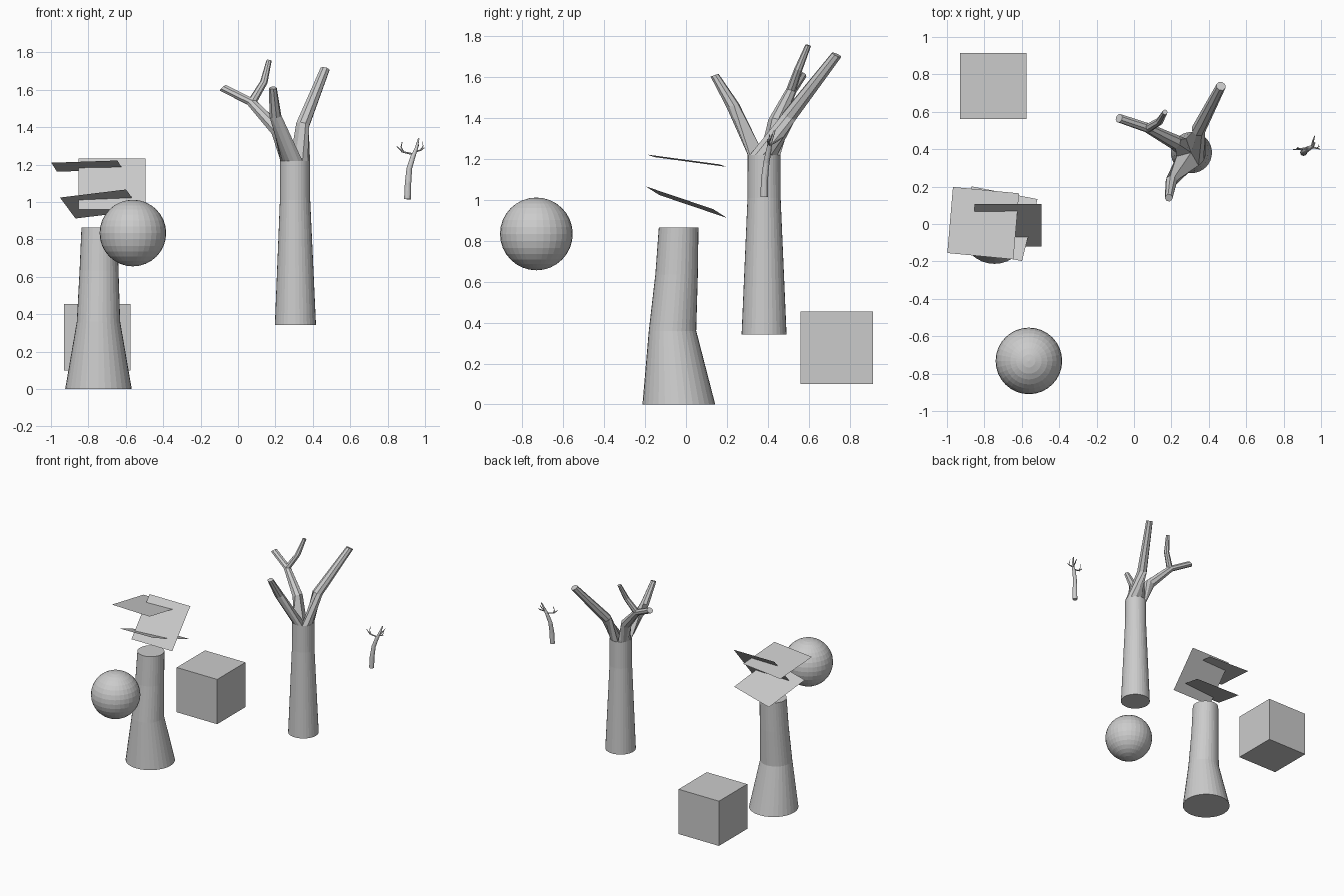
import bpy, bmesh
from math import sin, cos, pi, radians
from mathutils import Vector

if "Cube" in bpy.data.objects:
    bpy.data.objects.remove(bpy.data.objects["Cube"])


def make_object(name, bm):
    bmesh.ops.recalc_face_normals(bm, faces=bm.faces)
    mesh = bpy.data.meshes.new(name)
    bm.to_mesh(mesh)
    bm.free()
    obj = bpy.data.objects.new(name, mesh)
    bpy.context.collection.objects.link(obj)
    return obj


def loft(bm, stations, sides, level=False, base=None, azimuth=0.0):
    """Tube through (x, y, z, radius) stations; base is an optional first outline."""
    pts = [Vector(s[:3]) for s in stations]
    inward = Vector((-cos(azimuth), -sin(azimuth), 0))
    up = Vector((0, 0, 1))
    rings = [[bm.verts.new(p) for p in base]] if base else []
    for i, (p, s) in enumerate(zip(pts, stations)):
        axis = up
        if not level:
            ahead, behind = pts[min(i + 1, len(pts) - 1)], pts[max(i - 1, 0)]
            axis = ((ahead - behind).normalized() + up * 0.5).normalized()
        u = (inward - axis * inward.dot(axis)).normalized()
        v = axis.cross(u)
        rings.append([bm.verts.new(p + s[3] * (u * cos(2 * pi * k / sides) + v * sin(2 * pi * k / sides)))
                      for k in range(sides)])
    for a, b in zip(rings, rings[1:]):
        for k in range(sides):
            n = (k + 1) % sides
            bm.faces.new((a[k], a[n], b[n], b[k]))
    if not base:
        bm.faces.new(rings[0][::-1])
    bm.faces.new(rings[-1])


def tube(name, stations, sides, level=False):
    bm = bmesh.new()
    loft(bm, stations, sides, level)
    return make_object(name, bm)


# Cube and ball
bpy.ops.mesh.primitive_cube_add(size=0.355, location=(-0.753, 0.738, 0.278))
bpy.context.object.name = "cube"
bpy.ops.mesh.primitive_uv_sphere_add(segments=32, ring_count=16, radius=0.178,
                                     location=(-0.562, -0.732, 0.834))
bpy.context.object.name = "ball"

# Stump with a bend
tube("stump", [(-0.746, -0.035, 0, 0.178), (-0.746, -0.066, 0.36, 0.116),
               (-0.743, -0.046, 0.635, 0.104), (-0.74, -0.036, 0.865, 0.097)], 32, level=True)

# Leaf cards: corner, then the two edge vectors
cards = [
    ("upper_leaf_card", (-0.998, -0.155, 1.210), (0.353, -0.034, 0.012), (0.030, 0.353, -0.048)),
    ("lower_leaf_card", (-0.952, -0.130, 1.024), (0.353, -0.068, 0.043), (0.083, 0.331, -0.112)),
    ("tilted_leaf_card", (-0.852, -0.120, 0.961), (0.358, 0, 0), (0, 0.227, 0.271)),
]
for name, corner, e1, e2 in cards:
    bm = bmesh.new()
    c, a, b = Vector(corner), Vector(e1), Vector(e2)
    bm.faces.new([bm.verts.new(p) for p in (c, c + a, c + a + b, c + b)])
    make_object(name, bm)

# Bare tree trunk
cx, cy, top, r_top = 0.305, 0.382, 1.22, 0.08
tube("tree_trunk", [(0.307, cy, 0.342, 0.11), (cx, cy, 1.01, 0.081), (cx, cy, top, r_top)], 32, level=True)

# Main branches, each growing out of a sector of the trunk top
branches = [
    ("right_branch", -60, 110, 68, [(0.345, 0.505, 1.41, 0.038), (0.465, 0.737, 1.71, 0.026)]),
    ("left_branch", 110, 195, 150, [(0.215, 0.44, 1.38, 0.04), (0.07, 0.515, 1.535, 0.026),
                                    (-0.08, 0.566, 1.61, 0.024)]),
    ("front_branch", 195, 300, 236, [(0.20, 0.23, 1.46, 0.032), (0.186, 0.14, 1.61, 0.021)]),
]
for name, a0, a1, az, stations in branches:
    base = [(cx, cy, top)]
    for k in range(7):
        t = radians(a0 + (a1 - a0) * k / 6)
        base.append((cx + r_top * cos(t), cy + r_top * sin(t), top))
    bm = bmesh.new()
    loft(bm, stations, 8, base=base, azimuth=radians(az))
    make_object(name, bm)
tube("left_branch_fork", [(0.075, 0.513, 1.535, 0.024), (0.138, 0.55, 1.64, 0.02),
                          (0.166, 0.598, 1.757, 0.014)], 8)

# Small bent sapling and its twigs
tube("sapling_trunk", [(0.906, 0.382, 1.015, 0.018), (0.909, 0.384, 1.10, 0.017),
                       (0.916, 0.393, 1.18, 0.015), (0.936, 0.405, 1.245, 0.013),
                       (0.953, 0.413, 1.285, 0.009), (0.966, 0.434, 1.34, 0.004)], 12)
twigs = [
    [(0.94, 0.407, 1.255, 0.006), (0.88, 0.40, 1.268, 0.005), (0.85, 0.398, 1.297, 0.002)],
    [(0.885, 0.40, 1.268, 0.004), (0.872, 0.405, 1.295, 0.003), (0.878, 0.41, 1.322, 0.002)],
    [(0.95, 0.411, 1.27, 0.006), (0.978, 0.405, 1.278, 0.004), (0.996, 0.40, 1.29, 0.002)],
    [(0.975, 0.405, 1.277, 0.003), (0.99, 0.415, 1.30, 0.002), (0.985, 0.425, 1.322, 0.001)],
    [(0.95, 0.411, 1.27, 0.006), (0.958, 0.445, 1.288, 0.005), (0.966, 0.472, 1.307, 0.002)],
]
for i, stations in enumerate(twigs, 1):
    tube(f"sapling_twig_{i}", stations, 6)
